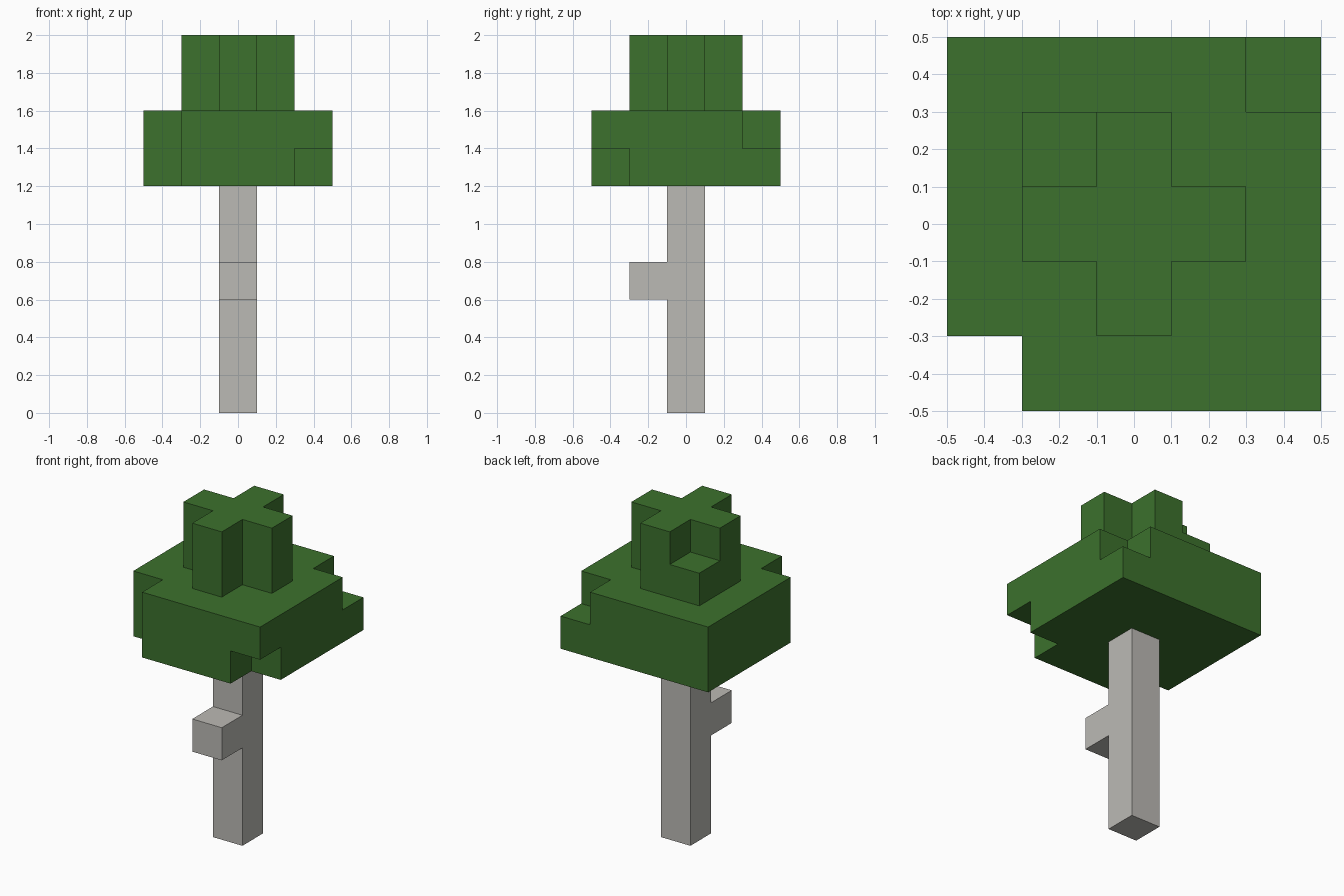
import bpy
import bmesh
import math
from itertools import product
from mathutils import Vector

default_cube = bpy.data.objects.get("Cube")
if default_cube:
    bpy.data.objects.remove(default_cube, do_unlink=True)

CELL = 0.2  # edge of one block


def make_material(name, color):
    mat = bpy.data.materials.new(name)
    mat.use_nodes = True
    mat.diffuse_color = (*color, 1)
    bsdf = next(n for n in mat.node_tree.nodes if n.type == 'BSDF_PRINCIPLED')
    bsdf.inputs["Base Color"].default_value = (*color, 1)
    return mat


def block_shape(name, cells, mat):
    """Skin a set of grid cells with outer faces, merging coplanar ones."""
    bm = bmesh.new()
    corners = {}

    def vert(p):
        key = tuple(round(c * 2) for c in p)
        if key not in corners:
            corners[key] = bm.verts.new(p * CELL)
        return corners[key]

    for cell in cells:
        # cells are centred on x and y, and stand on z = 0
        centre = Vector(cell) + Vector((0, 0, 0.5))
        for axis, sign in product(range(3), (-1, 1)):
            n, u, v = (Vector(), Vector(), Vector())
            n[axis] = sign
            u[(axis + 1) % 3] = 1
            v[(axis + 2) % 3] = sign
            neighbour = tuple(int(a + b) for a, b in zip(cell, n))
            if neighbour in cells:
                continue
            ring = [(-1, -1), (1, -1), (1, 1), (-1, 1)]
            bm.faces.new([vert(centre + (n + a * u + b * v) / 2) for a, b in ring])

    bmesh.ops.dissolve_limit(bm, angle_limit=math.radians(1),
                             verts=bm.verts[:], edges=bm.edges[:])
    bmesh.ops.recalc_face_normals(bm, faces=bm.faces[:])
    mesh = bpy.data.meshes.new(name)
    bm.to_mesh(mesh)
    bm.free()
    mesh.materials.append(mat)
    obj = bpy.data.objects.new(name, mesh)
    bpy.context.collection.objects.link(obj)
    return obj


bark = make_material("pale_bark", (0.50, 0.49, 0.46))
leaf = make_material("leaf_green", (0.045, 0.165, 0.026))

# Trunk with a stub branch on the front
trunk = {(0, 0, z) for z in range(6)} | {(0, -1, 3)}
block_shape("trunk", trunk, bark)

# Wide lower foliage, two layers with missing corner blocks
foliage = set(product(range(-2, 3), range(-2, 3), (6, 7)))
foliage -= {(-2, -2, 6), (-2, -2, 7), (2, -2, 6), (2, 2, 7)}

# Cross-shaped crown with one extra low corner block
foliage |= {(x, y, z) for x, y, z in product((-1, 0, 1), (-1, 0, 1), (8, 9))
            if x * y == 0}
foliage.add((-1, 1, 8))
block_shape("foliage", foliage, leaf)
